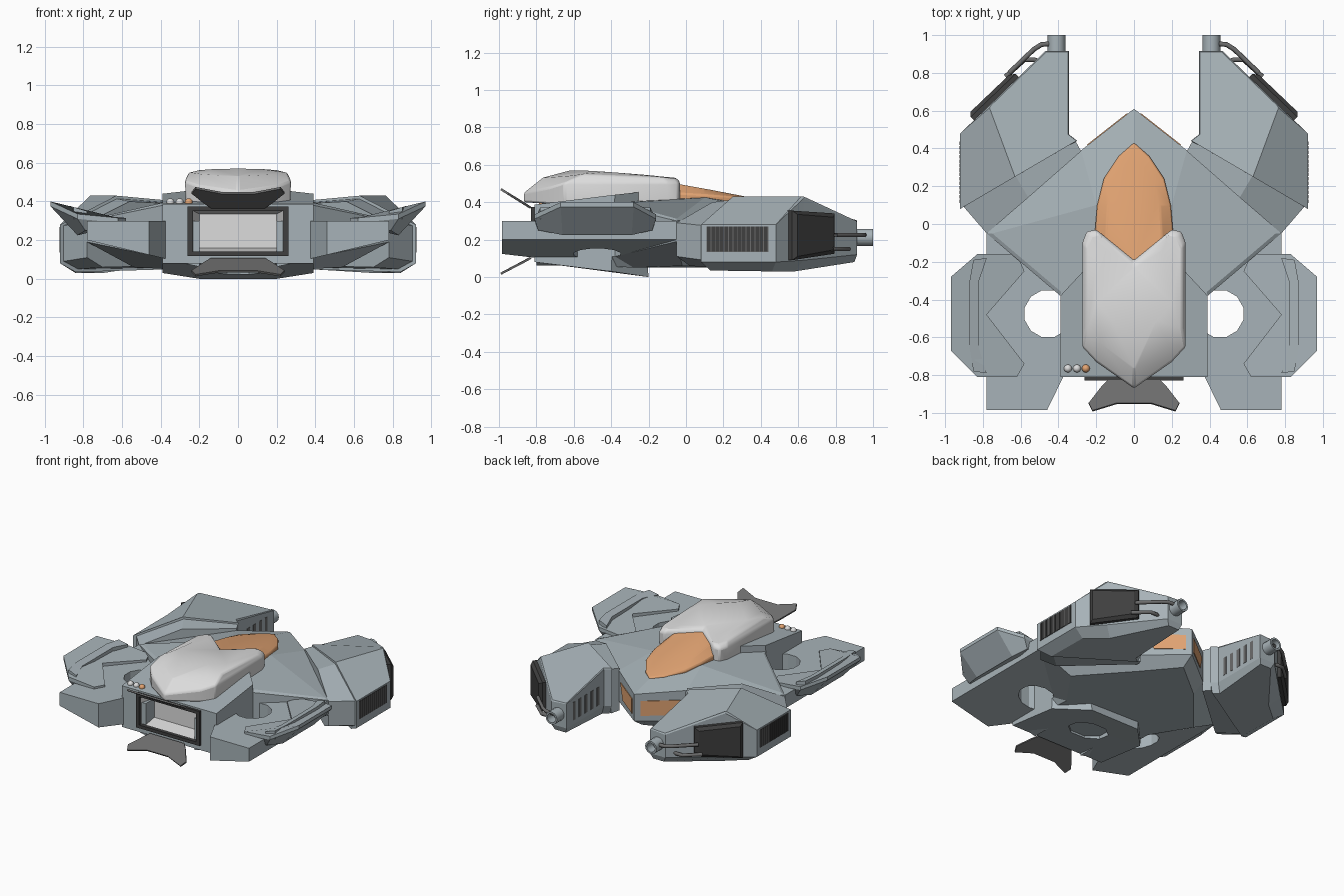
import bpy, bmesh, math
from mathutils import Vector

if "Cube" in bpy.data.objects:
    bpy.data.objects.remove(bpy.data.objects["Cube"])

def mat(name, c):
    m = bpy.data.materials.new(name)
    m.diffuse_color = (*c, 1)
    m.use_nodes = True
    m.node_tree.nodes["Principled BSDF"].inputs["Base Color"].default_value = m.diffuse_color
    return m

HULL = mat("hull blue grey", (0.39, 0.45, 0.48))
LIGHT = mat("light grey", (0.72, 0.72, 0.72))
GREY = mat("mid grey", (0.15, 0.15, 0.15))
DARK = mat("dark grey", (0.05, 0.05, 0.05))
ORANGE = mat("orange glass", (0.76, 0.37, 0.17))

def sym(half):
    """Close a half outline across x = 0."""
    return half + [(-p[0],) + tuple(p[1:]) for p in reversed(half) if p[0] > 0]

def loft(name, rings, m, mirror=False, caps=(True, True), bevel=0, smooth=False):
    """Skin a stack of equal rings."""
    bm = bmesh.new()
    vs = [[bm.verts.new(p) for p in r] for r in rings]
    n = len(rings[0])
    for a, b in zip(vs, vs[1:]):
        for i in range(n):
            j = (i + 1) % n
            bm.faces.new((a[i], a[j], b[j], b[i]))
    if caps[0]:
        bm.faces.new(vs[0][::-1])
    if caps[1]:
        bm.faces.new(vs[-1])
    bmesh.ops.recalc_face_normals(bm, faces=bm.faces)
    me = bpy.data.meshes.new(name)
    bm.to_mesh(me)
    bm.free()
    me.materials.append(m)
    ob = bpy.data.objects.new(name, me)
    bpy.context.collection.objects.link(ob)
    if bevel:
        b = ob.modifiers.new("bevel", 'BEVEL')
        b.width, b.segments, b.angle_limit = bevel, 2, math.radians(25)
    if mirror:
        ob.modifiers.new("mirror", 'MIRROR')
    if smooth:
        bpy.ops.object.select_all(action='DESELECT')
        ob.select_set(True)
        bpy.context.view_layer.objects.active = ob
        bpy.ops.object.shade_smooth_by_angle(angle=math.radians(35))
    return ob

def plate(name, pts, normal, t, m, mirror=False):
    n = Vector(normal).normalized() * t
    return loft(name, [[Vector(p) - n for p in pts], [Vector(p) + n for p in pts]], m, mirror)

def cut(ob, rings):
    c = loft("cutter", rings, HULL)
    c.hide_render = True
    md = ob.modifiers.new("cut", 'BOOLEAN')
    md.operation, md.object, md.solver = 'DIFFERENCE', c, 'EXACT'
    bpy.context.view_layer.objects.active = ob
    bpy.ops.object.modifier_apply(modifier="cut")
    bpy.data.objects.remove(c)

def circle(cx, cy, z, r, n, sy=1):
    return [(cx + r * math.cos((i + .5) * math.tau / n), cy + sy * r * math.sin((i + .5) * math.tau / n), z) for i in range(n)]

def rect(y, x, z0, z1):
    return [(-x, y, z0), (x, y, z0), (x, y, z1), (-x, y, z1)]

# Main hull with nose and shoulders
loft("main_hull", [
    sym([(0, .52, .09), (.24, .34, .05), (.54, -.02, .06), (.36, -.28, .05), (.36, -.80, .08)]),
    sym([(0, .61, .15), (.28, .39, .14), (.78, -.05, .19), (.39, -.38, .11), (.39, -.80, .10)]),
    sym([(0, .61, .35), (.28, .39, .37), (.78, -.05, .30), (.39, -.38, .38), (.39, -.80, .37)]),
    sym([(0, .30, .43), (.20, .10, .425), (.75, -.05, .312), (.385, -.36, .395), (.32, -.80, .38)])], HULL)

# Engine block with exhaust recess and belly recess
core = loft("engine_block", [
    sym([(.20, -.20, .0), (.39, -.40, .03), (.39, -.81, .08)]),
    sym([(.26, -.24, .455), (.39, -.38, .44), (.39, -.81, .387)])], HULL)
cut(core, [circle(0, -.48, -.1, .15, 8, .8), circle(0, -.48, .075, .15, 8, .8)])
for ob in (core, bpy.data.objects["main_hull"]):
    cut(ob, [rect(-.9, .245, .13, .36), rect(-.68, .245, .13, .36)])
loft("exhaust_frame", [rect(-.79, .262, .118, .375), rect(-.828, .262, .118, .375),
                       rect(-.828, .235, .142, .352), rect(-.79, .235, .142, .352)], DARK, caps=(False, False))
loft("exhaust_nozzle", [rect(-.82, .24, .138, .356), rect(-.70, .20, .16, .335)], LIGHT, caps=(False, True))

# Exhaust flaps
flap = [(.14, -.83, .37), (.17, -.86, .39), (.24, -.95, .445), (.22, -.99, .47), (.09, -.95, .445)]
plate("upper_flap", sym(flap), (0, .5, .8), .006, GREY)
plate("lower_flap", sym([(x, y, .417 - .85 * z) for x, y, z in flap]), (0, -.5, .8), .006, GREY)

# Rear wing plates with round holes
wo = [(.2, -.80), (.37, -.80), (.46, -.985), (.78, -.985), (.78, -.05), (.2, -.05)]
wing = loft("wing_plate", [[(x, y, .10 + .1 * (x - .36) / .42) for x, y in wo], [(x, y, .30) for x, y in wo]], HULL)
cut(wing, [circle(.455, -.475, -.1, .128, 12), circle(.455, -.475, .6, .128, 12)])
wing.modifiers.new("mirror", 'MIRROR')

# Upswept side fins
ft = [(.62, -.16, .315), (.83, -.16, .335), (.97, -.28, .40), (.97, -.67, .40), (.83, -.81, .335),
      (.62, -.81, .315), (.58, -.74, .315), (.78, -.48, .325), (.58, -.25, .315)]
fb = [(.64, -.19, .27), (.79, -.18, .25), (.83, -.29, .225), (.83, -.66, .225), (.79, -.79, .25),
      (.64, -.78, .27), (.62, -.74, .27), (.76, -.48, .25), (.62, -.25, .27)]
loft("side_fin", [fb, [(x, y, z - .025) for x, y, z in ft], ft], HULL, True)
rid = [(.78, -.18), (.85, -.19), (.87, -.30), (.87, -.66), (.85, -.78), (.78, -.79), (.82, -.66), (.82, -.30)]
loft("fin_ridge", [[(x, y, .31) for x, y in rid], [(x, y, .35 + .3 * (x - .78)) for x, y in rid]], HULL, True)

# Forward pods
loft("forward_pod", [
    [(.36, .90, .08), (.45, .90, .08), (.70, .58, .03), (.84, .46, .03), (.84, .13, .035), (.33, .43, .05), (.37, .46, .05)],
    [(.345, .915, .12), (.47, .915, .12), (.765, .628, .09), (.92, .48, .08), (.92, .08, .08), (.30, .44, .12), (.345, .475, .12)],
    [(.345, .915, .30), (.47, .915, .29), (.765, .628, .42), (.92, .48, .28), (.92, .08, .28), (.30, .44, .39), (.345, .475, .39)],
    [(.35, .91, .305), (.465, .91, .30), (.755, .63, .43), (.765, .615, .43), (.63, .25, .43), (.305, .44, .40), (.35, .475, .40)]],
    HULL, True)
# Collars joining pods to the shoulders
loft("pod_collar", [
    [(.83, .14, .05), (.905, .095, .09), (.905, .095, .275), (.63, .26, .415), (.31, .44, .39), (.31, .44, .06)],
    [(.70, .02, .06), (.78, -.05, .11), (.78, -.05, .29), (.56, .14, .40), (.28, .385, .385), (.28, .385, .07)]], HULL, True)

# Angled dark boxes on the pods
C, u, n = Vector((.92, .48, 0)), Vector((-.723, .691, 0)), Vector((.691, .723, 0))
def face_ring(a, b, inset, off):
    h = inset
    return [C + u * s + n * off + Vector((0, 0, z)) for s, z in
            ((a, .09 + h), (b, .125 + h), (b, .34 - h), (a, .355 - h))]
loft("pod_box", [face_ring(.10, .43, 0, -.035), face_ring(.10, .43, 0, .025), face_ring(.12, .40, .02, .045)], DARK, True)

# Barrels with hollow ends
def ring_y(y, r):
    return [(.41 + r * math.cos(i * math.tau / 14), y, .212 + r * math.sin(i * math.tau / 14)) for i in range(14)]
loft("barrel", [ring_y(.86, .047), ring_y(1.0, .047), ring_y(1.0, .034), ring_y(.93, .034)], HULL, True, smooth=True)

# Pipes between boxes and barrels
for s in (-1, 1):
    for pts in ([(.66, .80, .225), (.53, .925, .225), (.49, .95, .225), (.42, .957, .225)],
                [(.68, .78, .15), (.58, .87, .15), (.53, .87, .15), (.48, .85, .15)]):
        cu = bpy.data.curves.new("pod_pipe", 'CURVE')
        cu.dimensions, cu.bevel_depth, cu.bevel_resolution = '3D', .013, 1
        sp = cu.splines.new('POLY')
        sp.points.add(len(pts) - 1)
        for p, (x, y, z) in zip(sp.points, pts):
            p.co = (s * x, y, z, 1)
        cu.materials.append(GREY)
        bpy.context.collection.objects.link(bpy.data.objects.new("pod_pipe", cu))

# Pod side vents and inner slots
def xplate(name, x, y0, y1, z0, z1, t, m):
    plate(name, [(x, y0, z0), (x, y1, z0), (x, y1, z1), (x, y0, z1)], (1, 0, 0), t, m, True)
xplate("vent_panel", .92, .11, .44, .135, .27, .002, GREY)
for i in range(14):
    y = .112 + i * .0235
    xplate("vent_slat", .92, y, y + .019, .136, .269, .004, DARK)
for i in range(5):
    y = .53 + i * .07
    xplate("pod_slot", .346, y, y + .03, .15, .285, .003, GREY)

# Nose windows
d, nn = Vector((.28, -.22, 0)), (.618, .787, 0)
T = Vector((0, .61, 0))
plate("nose_window", [T + d * a + Vector((0, 0, z)) for a, z in ((.12, .19), (.72, .19), (.88, .30), (.12, .30))],
      nn, .0045, ORANGE, True)

# Cockpit glass
loft("cockpit_glass", [
    sym([(0, .43, .37), (.08, .36, .38), (.16, .24, .39), (.195, .10, .40), (.21, -.08, .40), (0, -.25, .40)]),
    sym([(0, .43, .405), (.08, .36, .415), (.16, .24, .43), (.195, .10, .44), (.21, -.08, .45), (0, -.25, .45)]),
    sym([(0, .37, .418), (.05, .31, .432), (.11, .21, .45), (.14, .09, .475), (.15, -.08, .505), (0, -.23, .515)])],
    ORANGE, bevel=.008, smooth=True)

# Rounded spine cover
loft("spine_cover", [
    sym([(0, -.19, .39), (.20, -.03, .39), (.25, -.04, .39), (.27, -.10, .39), (.27, -.65, .39), (.20, -.73, .39), (0, -.87, .40)]),
    sym([(0, -.19, .51), (.20, -.03, .51), (.25, -.04, .505), (.274, -.10, .505), (.274, -.65, .505), (.20, -.73, .48), (0, -.87, .45)]),
    sym([(0, -.21, .53), (.19, -.05, .53), (.23, -.06, .527), (.255, -.12, .533), (.255, -.55, .55), (.18, -.63, .54), (0, -.77, .53)]),
    sym([(0, -.24, .542), (.12, -.14, .538), (.15, -.14, .538), (.20, -.20, .545), (.20, -.42, .562), (.12, -.51, .568), (0, -.62, .57)])],
    LIGHT, bevel=.012, smooth=True)

# Indicator lamps
for x, m in ((-.35, LIGHT), (-.302, LIGHT), (-.255, ORANGE)):
    bpy.ops.mesh.primitive_uv_sphere_add(segments=16, ring_count=8, radius=.021, location=(x, -.765, .395))
    ob = bpy.context.object
    ob.name = "indicator_lamp"
    ob.data.materials.append(m)
    bpy.ops.object.shade_smooth()
